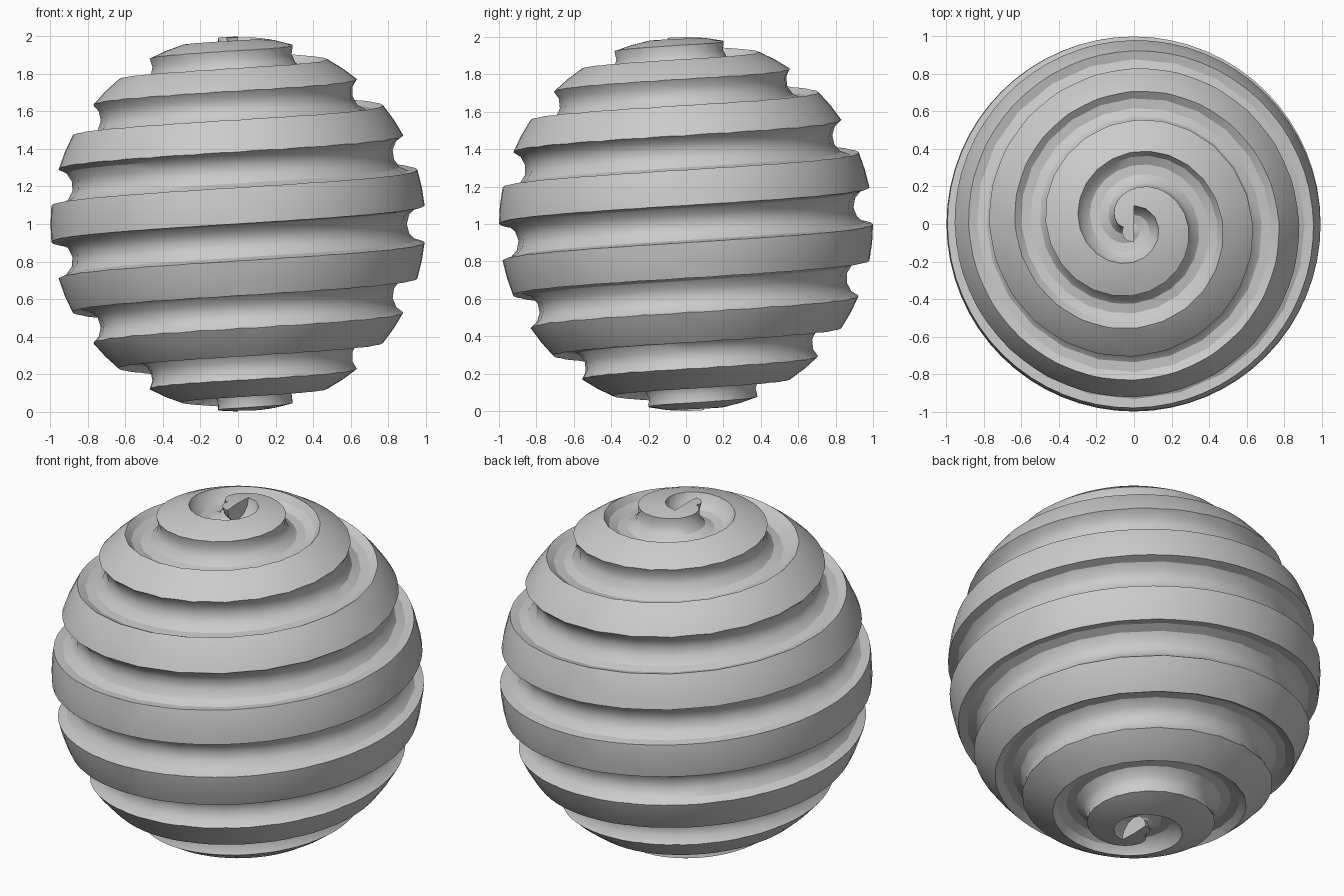
import bpy
import bmesh
from math import sin, cos, pi, tau, radians
from mathutils import Vector

TURNS = 8          # windings from pole to pole
STEPS = 24         # path points per winding
SIDES = 12         # sides of the round groove section
GROOVE = 0.1       # groove radius

cube = bpy.data.objects.get("Cube")
if cube:
    bpy.data.objects.remove(cube, do_unlink=True)


def make_object(name, bm):
    mesh = bpy.data.meshes.new(name)
    bm.to_mesh(mesh)
    bm.free()
    obj = bpy.data.objects.new(name, mesh)
    bpy.context.collection.objects.link(obj)
    return obj


def spiral_frame(phi):
    """Point on the unit sphere, and the sideways direction of the groove."""
    climb = 1 / (2 * TURNS)
    lat = phi * climb
    point = Vector((cos(lat) * cos(phi), cos(lat) * sin(phi), sin(lat)))
    north = Vector((-sin(lat) * cos(phi), -sin(lat) * sin(phi), cos(lat)))
    east = Vector((-sin(phi), cos(phi), 0))
    tangent = (north * climb + east * cos(lat)).normalized()
    return point, tangent.cross(point)


# Ball
bm = bmesh.new()
bmesh.ops.create_uvsphere(bm, u_segments=64, v_segments=32, radius=1)
ball = make_object("grooved_ball", bm)

# Spiral tube that carves the groove
bm = bmesh.new()
rings = []
for i in range(TURNS * STEPS + 1):
    point, side = spiral_frame((i / STEPS - TURNS / 2) * tau)
    rings.append([bm.verts.new(point + GROOVE * (point * cos(a) + side * sin(a)))
                  for a in (tau * k / SIDES for k in range(SIDES))])
for low, high in zip(rings, rings[1:]):
    for k in range(SIDES):
        n = (k + 1) % SIDES
        bm.faces.new((low[k], low[n], high[n], high[k]))
bm.faces.new(rings[0])
bm.faces.new(rings[-1])
bmesh.ops.recalc_face_normals(bm, faces=bm.faces)
cutter = make_object("groove_cutter", bm)
cutter.hide_render = True

# Carve the groove
carve = ball.modifiers.new("carve", 'BOOLEAN')
carve.operation = 'DIFFERENCE'
carve.solver = 'EXACT'
carve.use_self = True
carve.object = cutter
bpy.ops.object.select_all(action='DESELECT')
ball.select_set(True)
bpy.context.view_layer.objects.active = ball
bpy.context.view_layer.update()
bpy.ops.object.modifier_apply(modifier=carve.name)
bpy.data.objects.remove(cutter, do_unlink=True)

# Colour and shading
grey = bpy.data.materials.new("light_grey")
grey.use_nodes = True
colour = (0.6, 0.6, 0.6, 1)
grey.diffuse_color = colour
grey.node_tree.nodes["Principled BSDF"].inputs["Base Color"].default_value = colour
ball.data.materials.clear()
ball.data.materials.append(grey)
for face in ball.data.polygons:
    face.material_index = 0
bpy.ops.object.shade_smooth_by_angle(angle=radians(30))
ball.location.z = 1
